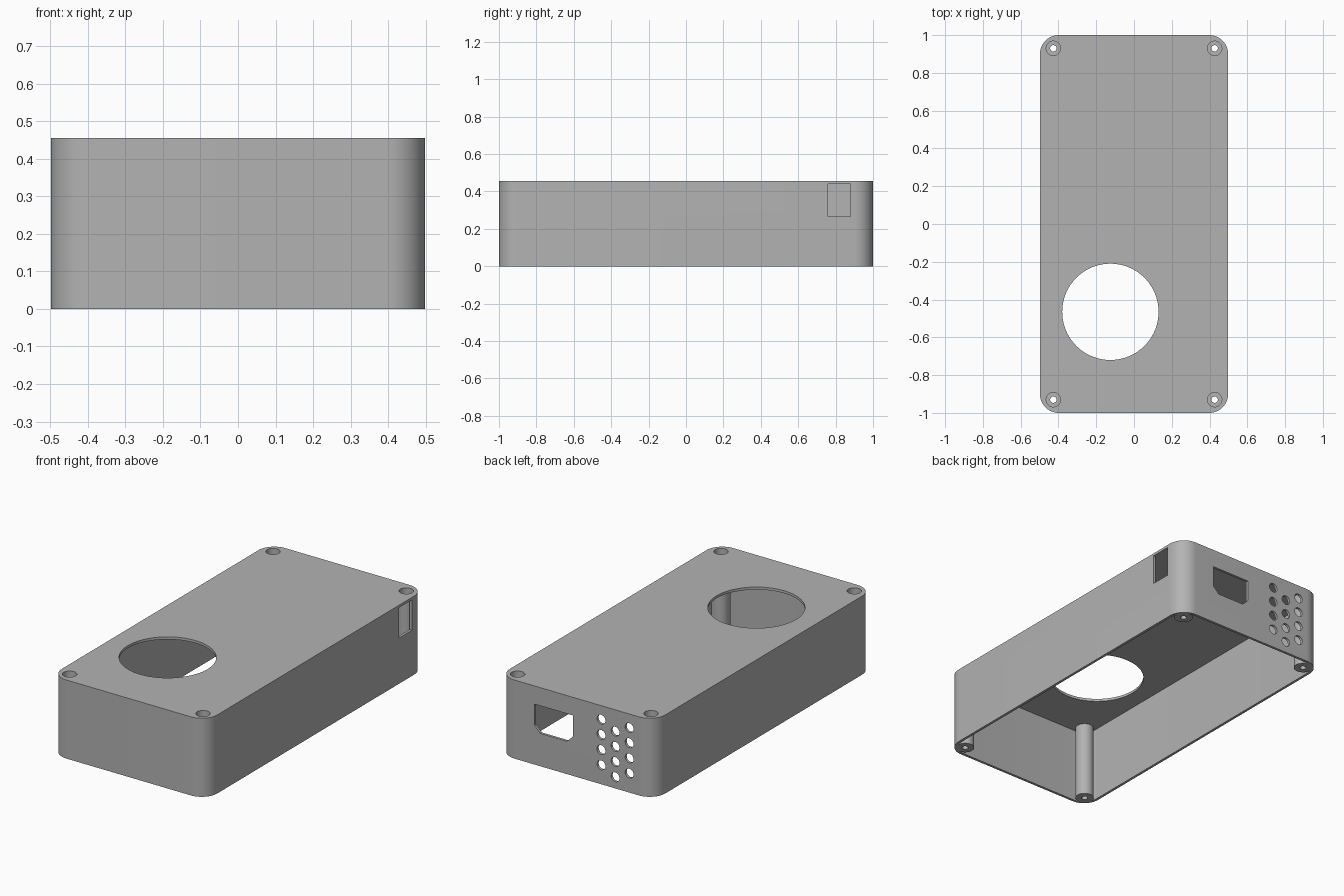
import bpy, bmesh, math
from mathutils import Matrix, Vector

if "Cube" in bpy.data.objects:
    bpy.data.objects.remove(bpy.data.objects["Cube"])

HALF_X, HALF_Y, HEIGHT = 0.498, 1.0, 0.455
RADIUS, WALL = 0.1, 0.015

grey = bpy.data.materials.new("case grey")
grey.use_nodes = True
colour = (0.45, 0.45, 0.45, 1)
grey.diffuse_color = colour
grey.node_tree.nodes["Principled BSDF"].inputs["Base Color"].default_value = colour


def prism(name, outline, depth, matrix):
    """Extrude a flat outline along its local z."""
    bm = bmesh.new()
    face = bm.faces.new([bm.verts.new((u, v, 0)) for u, v in outline])
    top = bmesh.ops.extrude_face_region(bm, geom=[face])["geom"]
    bmesh.ops.translate(bm, vec=(0, 0, depth),
                        verts=[g for g in top if isinstance(g, bmesh.types.BMVert)])
    bmesh.ops.transform(bm, matrix=matrix, verts=bm.verts)
    bmesh.ops.recalc_face_normals(bm, faces=bm.faces)
    mesh = bpy.data.meshes.new(name)
    bm.to_mesh(mesh)
    bm.free()
    mesh.materials.append(grey)
    obj = bpy.data.objects.new(name, mesh)
    bpy.context.collection.objects.link(obj)
    return obj


def circle(r, n=48):
    return [(r * math.cos(math.tau * i / n), r * math.sin(math.tau * i / n)) for i in range(n)]


def rounded(hx, hy, r, steps=16):
    points = []
    for k, (sx, sy) in enumerate([(1, 1), (-1, 1), (-1, -1), (1, -1)]):
        for i in range(steps + 1):
            a = math.pi / 2 * (k + i / steps)
            points.append((sx * (hx - r) + r * math.cos(a), sy * (hy - r) + r * math.sin(a)))
    return points


def at(x, y, z, turn=Matrix()):
    return Matrix.Translation((x, y, z)) @ turn


def combine(target, tool, operation):
    """Apply a boolean and discard the tool."""
    mod = target.modifiers.new(operation.lower(), "BOOLEAN")
    mod.operation, mod.solver, mod.object = operation, "EXACT", tool
    bpy.context.view_layer.objects.active = target
    bpy.ops.object.modifier_apply(modifier=mod.name)
    bpy.data.objects.remove(tool)


# Hollow shell, open underneath
case = prism("enclosure", rounded(HALF_X, HALF_Y, RADIUS), HEIGHT, at(0, 0, 0))
hollow = prism("hollow", rounded(HALF_X - WALL, HALF_Y - WALL, RADIUS - WALL),
               HEIGHT, at(0, 0, -WALL))
combine(case, hollow, "DIFFERENCE")

# Corner screw posts with through holes and counterbores
for sx in (-1, 1):
    for sy in (-1, 1):
        x, y = sx * 0.427, sy * 0.93
        combine(case, prism("post", circle(0.05), HEIGHT - WALL / 2, at(x, y, 0)), "UNION")
        combine(case, prism("bore", circle(0.017, 32), 1, at(x, y, -0.2)), "DIFFERENCE")
        combine(case, prism("counterbore", circle(0.038), 0.2, at(x, y, HEIGHT - 0.06)),
                "DIFFERENCE")

# Large round opening in the top
combine(case, prism("top_opening", circle(0.255, 96), 0.2, at(-0.125, -0.465, 0.4)), "DIFFERENCE")

# Switch slot in the left wall
slot = [(0.76, 0.265), (0.88, 0.265), (0.88, HEIGHT - WALL), (0.76, HEIGHT - WALL)]
side_turn = Matrix(((0, 0, 1, 0), (1, 0, 0, 0), (0, 1, 0, 0), (0, 0, 0, 1)))
combine(case, prism("switch_slot", slot, 0.04, at(HALF_X - 0.02, 0, 0, side_turn)), "DIFFERENCE")

# Power socket opening in the back wall, lower corners chamfered
back_turn = Matrix.Rotation(math.pi / 2, 4, "X")
x0, x1, z0, z1, c = 0.025, 0.27, 0.19, 0.35, 0.037
socket = [(x0, z1), (x0, z0 + c), (x0 + c, z0), (x1 - c, z0), (x1, z0 + c), (x1, z1)]
combine(case, prism("socket", socket, 0.06, at(0, HALF_Y + 0.03, 0, back_turn)), "DIFFERENCE")

# Staggered vent holes in the back wall
for col in range(3):
    for row in range(4):
        x = -0.157 - 0.09 * col
        z = 0.375 - 0.088 * row - (0.045 if col == 1 else 0)
        combine(case, prism("vent", circle(0.027, 32), 0.06,
                            at(x, HALF_Y + 0.03, z, back_turn)), "DIFFERENCE")

bpy.ops.object.select_all(action="DESELECT")
case.select_set(True)
bpy.context.view_layer.objects.active = case
bpy.ops.object.shade_smooth_by_angle(angle=math.radians(30))
